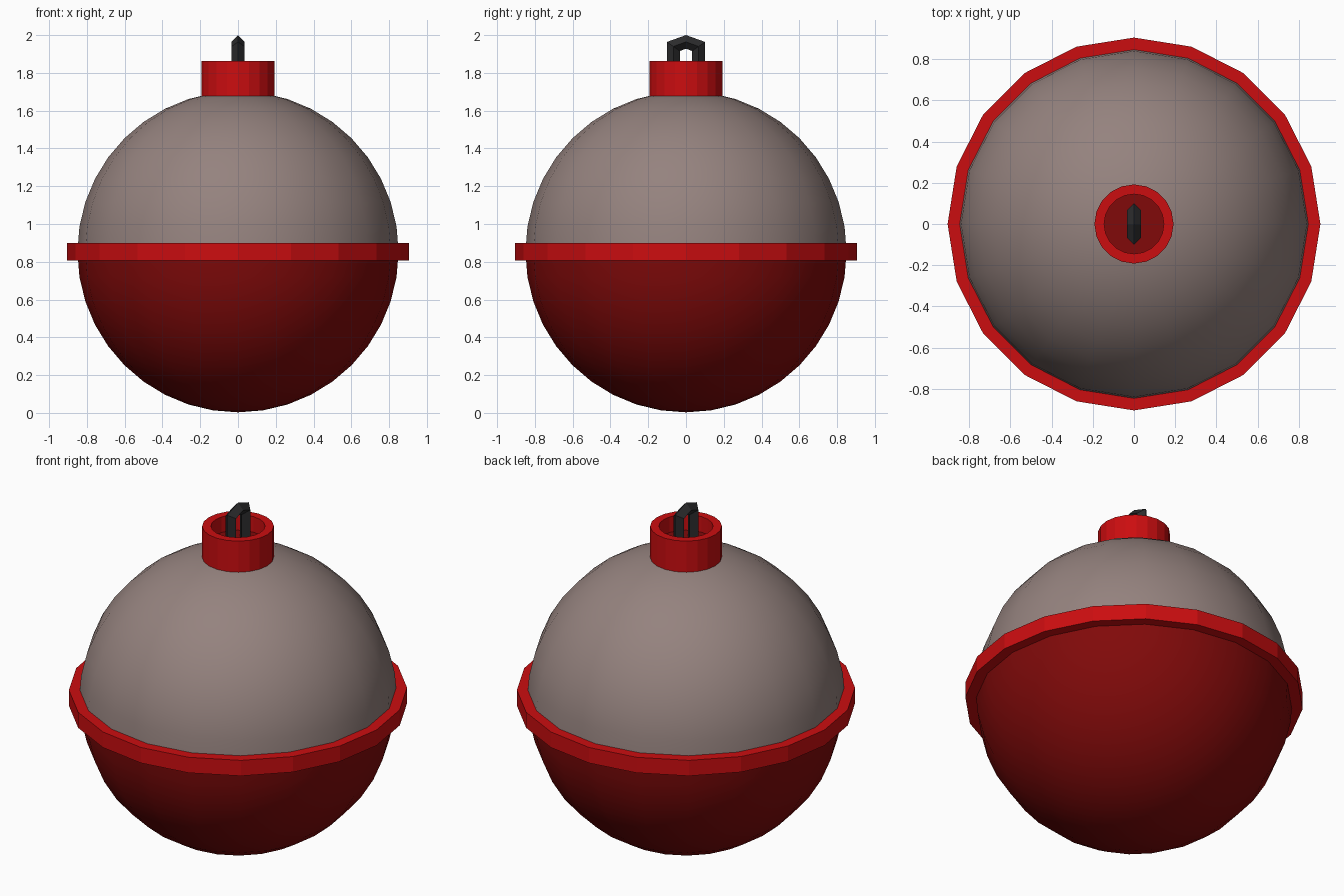
import bpy, bmesh, math
from mathutils import Vector

if "Cube" in bpy.data.objects:
    bpy.data.objects.remove(bpy.data.objects["Cube"])

SIDES = 20


def material(name, rgb):
    m = bpy.data.materials.new(name)
    m.diffuse_color = (*rgb, 1)
    m.use_nodes = True
    m.node_tree.nodes["Principled BSDF"].inputs["Base Color"].default_value = m.diffuse_color
    return m


RED = material("bright_red", (0.6, 0.004, 0.005))
DARK_RED = material("dark_red", (0.22, 0.003, 0.003))
GREY = material("warm_grey", (0.30, 0.225, 0.21))
BLACK = material("black", (0.025, 0.025, 0.027))


def finish(name, bm, mat, smooth=False):
    bmesh.ops.remove_doubles(bm, verts=bm.verts[:], dist=1e-5)
    bmesh.ops.recalc_face_normals(bm, faces=bm.faces[:])
    for f in bm.faces:
        f.smooth = smooth
    mesh = bpy.data.meshes.new(name)
    bm.to_mesh(mesh)
    bm.free()
    mesh.materials.append(mat)
    obj = bpy.data.objects.new(name, mesh)
    bpy.context.collection.objects.link(obj)
    return obj


def lathe(name, profile, mat, smooth=False, closed=False):
    """Turn an (r, z) profile around the z axis."""
    bm = bmesh.new()
    verts = [bm.verts.new((r, 0, z)) for r, z in profile]
    pairs = list(zip(verts, verts[1:]))
    if closed:
        pairs.append((verts[-1], verts[0]))
    edges = [bm.edges.new(p) for p in pairs]
    bmesh.ops.spin(bm, geom=verts + edges, cent=(0, 0, 0), axis=(0, 0, 1),
                   angle=math.tau, steps=SIDES)
    return finish(name, bm, mat, smooth)


# Ball: two smooth hemispheres meeting inside the band
R, CZ = 0.85, 0.853


def arc(sign):
    angles = [math.radians(9 * i) for i in range(11)]
    return [(R * math.cos(a) if i < 10 else 0, CZ + sign * R * math.sin(a))
            for i, a in enumerate(angles)]


lathe("upper_ball", arc(1), GREY, smooth=True)
lathe("lower_ball", arc(-1), DARK_RED, smooth=True)

# Band around the middle
lathe("middle_band", [(0.83, 0.808), (0.905, 0.808), (0.905, 0.9), (0.83, 0.9)],
      RED, closed=True)

# Collar on top, with a recessed floor
lathe("top_collar", [(0.192, 1.66), (0.192, 1.862), (0.145, 1.862), (0.145, 1.7)], RED)
lathe("collar_floor", [(0.145, 1.77), (0, 1.77)], DARK_RED)

# Line hook: diamond-section bar swept along a small house-shaped arch
r = 0.034
path = [Vector(p) for p in [(-0.067, 1.7), (-0.067, 1.94), (0, 1.964),
                            (0.067, 1.94), (0.067, 1.7)]]
normals = []
for a, b in zip(path, path[1:]):
    d = (b - a).normalized()
    normals.append(Vector((-d.y, d.x)))
bm = bmesh.new()
rings = []
for i, p in enumerate(path):
    n1, n2 = normals[max(i - 1, 0)], normals[min(i, 3)]
    m = r * (n1 + n2) / (1 + n1.dot(n2))
    rings.append([bm.verts.new(c) for c in [
        (0, p.x + m.x, p.y + m.y), (r, p.x, p.y),
        (0, p.x - m.x, p.y - m.y), (-r, p.x, p.y)]])
for a, b in zip(rings, rings[1:]):
    for k in range(4):
        j = (k + 1) % 4
        bm.faces.new((a[k], a[j], b[j], b[k]))
bm.faces.new(rings[0])
bm.faces.new(rings[-1])
finish("line_hook", bm, BLACK)
